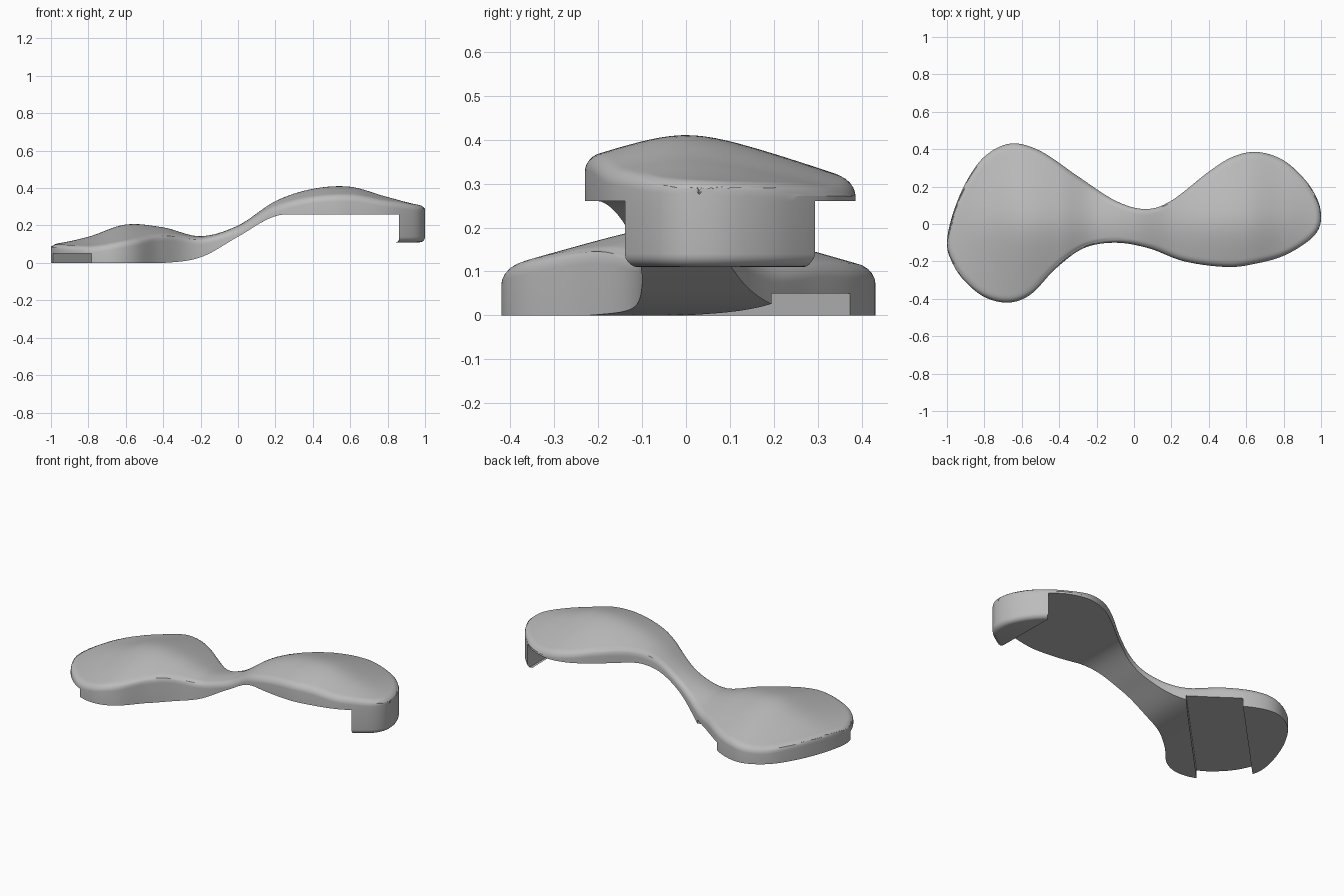
import bpy, bmesh, math
from mathutils import Vector
from mathutils.kdtree import KDTree

if "Cube" in bpy.data.objects:
    bpy.data.objects.remove(bpy.data.objects["Cube"])

grey = bpy.data.materials.new("plain grey")
grey.use_nodes = True
grey.diffuse_color = (0.5, 0.5, 0.5, 1)
grey.node_tree.nodes["Principled BSDF"].inputs["Base Color"].default_value = (0.5, 0.5, 0.5, 1)

# Outline of the two lobes, back and front edges from the left tip to the right tip
BACK = [(-1, -.1), (-.97, .05), (-.9, .22), (-.8, .36), (-.66, .43), (-.5, .39),
        (-.3, .255), (-.1, .125), (.06, .08), (.2, .125), (.4, .28), (.53, .36),
        (.66, .385), (.8, .34), (.92, .23), (.985, .12), (1, .03)]
FRONT = [(-1, -.1), (-.975, -.2), (-.91, -.3), (-.8, -.39), (-.67, -.42), (-.55, -.375),
         (-.42, -.24), (-.27, -.13), (-.1, -.1), (.08, -.13), (.27, -.2), (.5, -.23),
         (.66, -.21), (.8, -.17), (.92, -.1), (.98, -.04), (1, .03)]
# Heights at even steps along x: crest, underside, and sideways fall-off
CREST = [.1, .14, .205, .19, .143, .2, .33, .396, .407, .352, .305]
UNDER = [0, 0, 0, 0, .03, .14, .25, .26, .26, .26, .26]
FALL = [.05, .18, .29, .3, .3, .3, .3, .33, .34, .25, .1]
ROUND = 0.03
STEPS, ACROSS = 8, 36


def spline(a, b, c, d, t):
    return b + (c - a) * (t / 2) + (a * 2 - b * 5 + c * 4 - d) * (t * t / 2) \
        + (b * 3 - a - c * 3 + d) * (t ** 3 / 2)


def along(values, x):
    u = min(max((x + 1) * 5, 0), 9.9999)
    i = int(u)
    pick = lambda k: values[min(max(k, 0), len(values) - 1)]
    return spline(pick(i - 1), pick(i), pick(i + 1), pick(i + 2), u - i)


def smooth_edge(side, other):
    # Neighbours past each tip come from the opposite edge, so the tip stays round
    pts = [Vector(p) for p in [other[1]] + side + [other[-2]]]
    path = [spline(*pts[i:i + 4], s / STEPS)
            for i in range(len(side) - 1) for s in range(STEPS)]
    return path + [Vector(side[-1])]


def finish(bm, name):
    bmesh.ops.recalc_face_normals(bm, faces=bm.faces)
    mesh = bpy.data.meshes.new(name)
    bm.to_mesh(mesh)
    bm.free()
    obj = bpy.data.objects.new(name, mesh)
    bpy.context.collection.objects.link(obj)
    mesh.materials.append(grey)
    return obj


def shade(obj):
    bpy.ops.object.select_all(action='DESELECT')
    obj.select_set(True)
    bpy.context.view_layer.objects.active = obj
    bpy.ops.object.shade_smooth_by_angle(angle=math.radians(35))


back, front = smooth_edge(BACK, FRONT), smooth_edge(FRONT, BACK)
rim = KDTree(len(back) * 2)
for n, p in enumerate(back + front):
    rim.insert(p.to_3d(), n)
rim.balance()
outline = back + front[::-1]


def under(x):
    return min(max(along(UNDER, x), 0), .26)


def top(p, on_rim):
    # Domed crest that falls away to both sides, with a rounded rim
    z = along(CREST, p.x) - along(FALL, p.x) * (math.hypot(p.y, .1) - .1)
    d = 0 if on_rim else rim.find(p.to_3d())[2]
    if d < ROUND:
        z -= ROUND - math.sqrt(ROUND ** 2 - (ROUND - d) ** 2)
    return max(z, under(p.x) + .012)


# Main body: a lofted skin above and below, joined by side walls
bm = bmesh.new()
upper, lower = [], []
for a, b in zip(back, front):
    row = [a.lerp(b, (1 - math.cos(math.pi * j / ACROSS)) / 2) for j in range(ACROSS + 1)]
    upper.append([bm.verts.new((p.x, p.y, top(p, j in (0, ACROSS)))) for j, p in enumerate(row)])
    lower.append([bm.verts.new((p.x, p.y, under(p.x))) for p in row])
for i in range(len(back) - 1):
    for grid in (upper, lower):
        for j in range(ACROSS):
            bm.faces.new((grid[i][j], grid[i][j + 1], grid[i + 1][j + 1], grid[i + 1][j]))
    for j in (0, ACROSS):
        bm.faces.new((upper[i][j], upper[i + 1][j], lower[i + 1][j], lower[i][j]))
bmesh.ops.remove_doubles(bm, verts=bm.verts, dist=1e-5)
body = finish(bm, "body")

# Diagonal groove cut across the underside of the base lobe
bm = bmesh.new()
bmesh.ops.create_cube(bm, size=1)
groove = finish(bm, "groove_cutter")
groove.scale = (1.4, .31, .1)
groove.location = (-.61, .005, 0)
groove.rotation_euler.z = math.radians(46)
groove.hide_render = True
groove.hide_viewport = True
cut = body.modifiers.new("groove", 'BOOLEAN')
cut.operation = 'DIFFERENCE'
cut.solver = 'EXACT'
cut.object = groove
shade(body)

# Lip hanging below the raised tip, following the outline
INNER = .86
ring = []
for p, q in zip(outline, outline[1:]):
    if p.x >= INNER and (not ring or (p - ring[-1]).length > 1e-4):
        ring.append(p)
    if (p.x < INNER) != (q.x < INNER):
        ring.append(p.lerp(q, (INNER - p.x) / (q.x - p.x)))
bm = bmesh.new()
base = bm.faces.new([bm.verts.new((p.x, p.y, .11)) for p in ring])
raised = bmesh.ops.extrude_face_region(bm, geom=[base], use_keep_orig=True)["geom"]
bmesh.ops.translate(bm, vec=(0, 0, .153), verts=[v for v in raised if isinstance(v, bmesh.types.BMVert)])
bottom = [e for e in bm.edges if all(v.co.z < .12 for v in e.verts)
          and any(v.co.x > INNER + .001 for v in e.verts)]
bmesh.ops.bevel(bm, geom=bottom, offset=.03, segments=5, profile=.5, affect='EDGES')
lip = finish(bm, "hanging_lip")
shade(lip)
